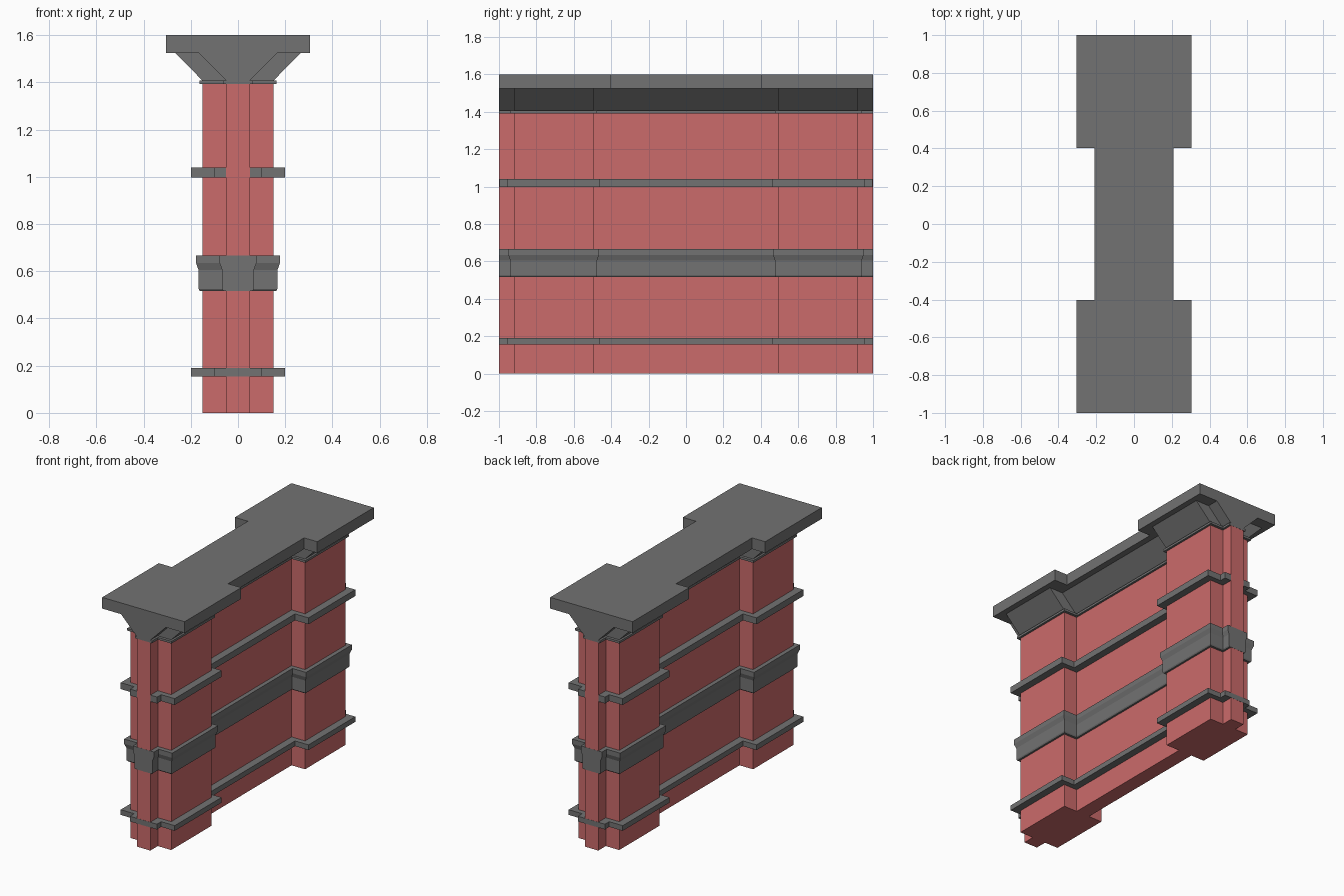
import bpy
import bmesh

cube = bpy.data.objects.get("Cube")
if cube:
    bpy.data.objects.remove(cube, do_unlink=True)


def material(name, color):
    mat = bpy.data.materials.new(name)
    mat.use_nodes = True
    mat.diffuse_color = color
    mat.node_tree.nodes["Principled BSDF"].inputs["Base Color"].default_value = color
    return mat


red = material("dusty red", (0.6, 0.145, 0.145, 1))
grey = material("stone grey", (0.17, 0.17, 0.17, 1))


def mirrored(quarter):
    """Complete a quarter outline, listed from the middle to the +y end."""
    right = [(x, -y) for x, y in reversed(quarter)] + quarter
    return right + [(-x, y) for x, y in reversed(right)]


def wall_plan(dx, dy, end):
    """Thin web, two thick piers and a narrow tongue at each end."""
    return mirrored([(0.05 + dx, 0.495 - dy), (0.15 + dx, 0.495 - dy),
                     (0.15 + dx, 0.92 + dy), (0.05 + dx, 0.92 + dy),
                     (0.05 + dx, end)])


def loft(name, levels, mat):
    """Skin a stack of (z, outline) levels and close both ends."""
    bm = bmesh.new()
    rings = [[bm.verts.new((x, y, z)) for x, y in plan] for z, plan in levels]
    n = len(rings[0])
    for low, high in zip(rings, rings[1:]):
        for i in range(n):
            j = (i + 1) % n
            bm.faces.new((low[i], low[j], high[j], high[i]))
    bm.faces.new(rings[0][::-1])
    bm.faces.new(rings[-1])
    bmesh.ops.recalc_face_normals(bm, faces=bm.faces)
    mesh = bpy.data.meshes.new(name)
    bm.to_mesh(mesh)
    bm.free()
    mesh.materials.append(mat)
    obj = bpy.data.objects.new(name, mesh)
    bpy.context.collection.objects.link(obj)
    return obj


def stack(name, profile, end, mat):
    """Loft the wall plan through (z, dx, dy) profile points."""
    return loft(name, [(z, wall_plan(dx, dy, end)) for z, dx, dy in profile], mat)


# Wall body
stack("wall_body", [(0, 0, 0), (1.4, 0, 0)], 0.999, red)

# Thin string courses; the upper one leaves the tongue face bare
stack("lower_band", [(0.155, 0.05, 0.035), (0.19, 0.05, 0.035)], 1.0, grey)
stack("upper_band", [(0.997, 0.05, 0.035), (1.04, 0.05, 0.035)], 0.998, grey)

# Wide moulded belt
stack("middle_belt", [(0.517, 0.012, 0.015), (0.525, 0.017, 0.02),
                      (0.605, 0.017, 0.02), (0.635, 0.028, 0.03),
                      (0.667, 0.028, 0.03)], 1.0, grey)

# Ledge and flared cornice under the top slab
stack("cornice_ledge", [(1.392, 0.014, 0.018), (1.407, 0.014, 0.018)], 1.0, grey)
stack("cornice_flare", [(1.407, 0, 0), (1.527, 0.118, 0)], 1.0, grey)

# Top slab with wide ends and a narrow middle
slab = mirrored([(0.208, 0.402), (0.305, 0.402), (0.305, 1.0)])
loft("top_slab", [(1.525, slab), (1.6, slab)], grey)
